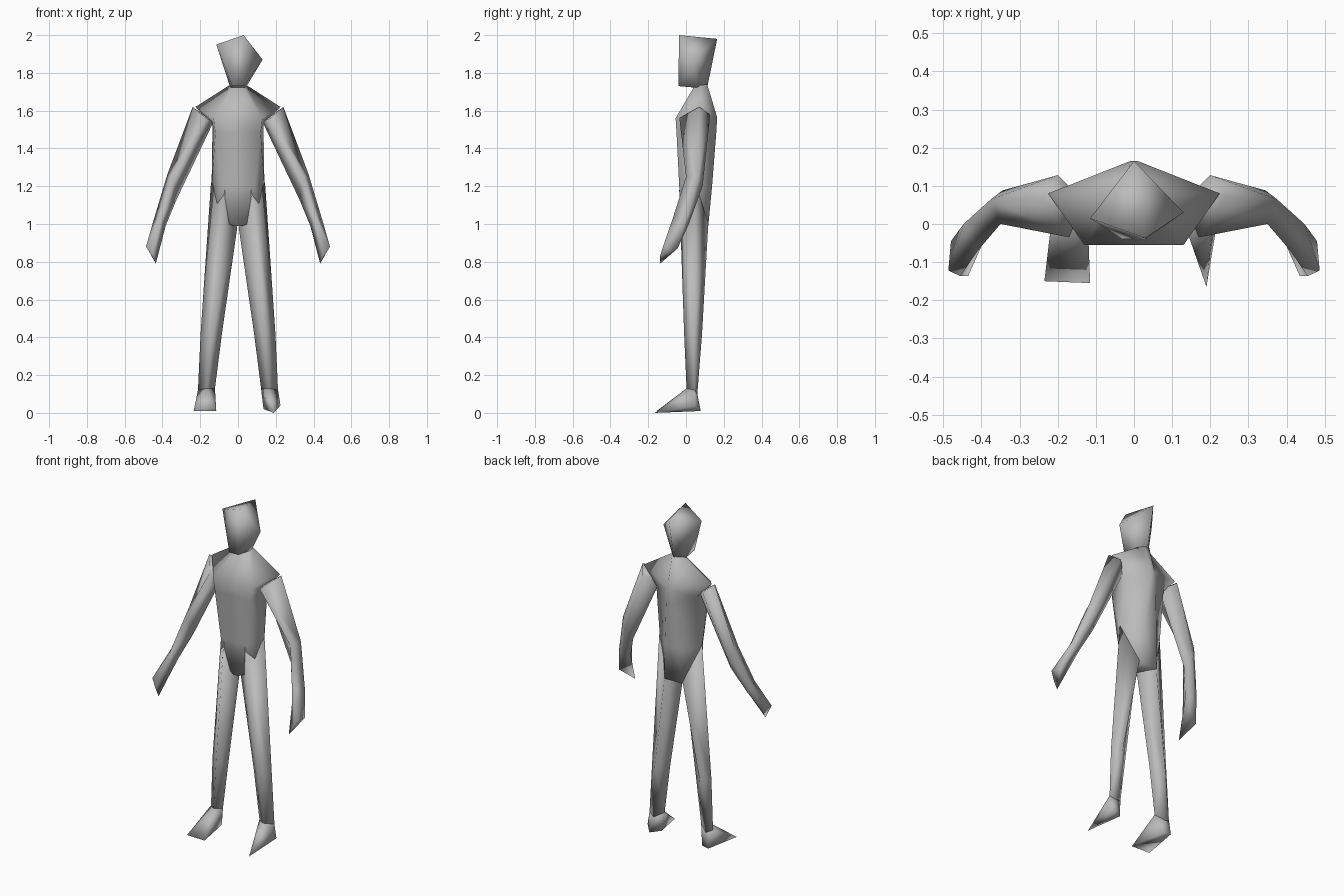
import bpy, bmesh

grey = bpy.data.materials.new("plain_grey")
grey.diffuse_color = (0.5, 0.5, 0.5, 1)


def finish(name, bm):
    bmesh.ops.recalc_face_normals(bm, faces=bm.faces[:])
    mesh = bpy.data.meshes.new(name)
    bm.to_mesh(mesh)
    bm.free()
    mesh.materials.append(grey)
    for p in mesh.polygons:
        p.use_smooth = True
    obj = bpy.data.objects.new(name, mesh)
    bpy.context.collection.objects.link(obj)
    return obj


def loft(name, rings):
    bm = bmesh.new()
    loops = [[bm.verts.new(p) for p in r] for r in rings]
    n = len(rings[0])
    for a, b in zip(loops, loops[1:]):
        for i in range(n):
            j = (i + 1) % n
            bm.faces.new((a[i], a[j], b[j], b[i]))
    bm.faces.new(loops[0])
    bm.faces.new(loops[-1][::-1])
    bmesh.ops.triangulate(bm, faces=bm.faces[:])
    return finish(name, bm)


def hull(name, points):
    bm = bmesh.new()
    verts = [bm.verts.new(p) for p in points]
    res = bmesh.ops.convex_hull(bm, input=verts)
    loose = [v for v in bm.verts if not v.link_faces]
    bmesh.ops.delete(bm, geom=loose, context='VERTS')
    return finish(name, bm)


def flip(points, s):
    return [(x * s, y, z) for x, y, z in points]


def both_sides(half):
    return half + flip(half[::-1], -1)


# Lopsided faceted head with a flat face
hull("head", [(0.03, -0.037, 2.0), (0, 0.165, 1.98), (-0.115, 0.015, 1.95),
              (0.13, 0.03, 1.87), (-0.03, -0.04, 1.73), (0.03, -0.04, 1.73),
              (-0.04, 0.07, 1.72), (0.04, 0.07, 1.72), (0, 0.112, 1.72)])

# Torso: half rings of back, side, front
loft("torso", [both_sides(r) for r in (
    [(0.015, 0.112, 1.74), (0.045, 0.08, 1.735), (0.025, 0.045, 1.73)],
    [(0.01, 0.165, 1.565), (0.225, 0.08, 1.62), (0.13, -0.055, 1.56)],
    [(0.02, 0.16, 1.48), (0.135, 0.09, 1.52), (0.12, -0.05, 1.48)],
    [(0.045, 0.138, 1.2), (0.14, 0.05, 1.2), (0.09, -0.036, 1.2)],
    [(0.06, 0.118, 0.99), (0.13, 0.04, 1.02), (0.015, -0.025, 0.99)])])

# Arm rings: outer, back, inner, front
ARM = [[(0.24, 0.07, 1.62), (0.2, 0.128, 1.58), (0.13, 0.06, 1.54), (0.17, -0.035, 1.56)],
       [(0.375, 0.065, 1.26), (0.345, 0.088, 1.2), (0.325, 0.04, 1.13), (0.35, 0.0, 1.25)],
       [(0.447, 0.0, 1.02), (0.415, 0.015, 1.0), (0.383, -0.02, 0.99), (0.41, -0.07, 1.03)],
       [(0.487, -0.122, 0.88), (0.48, -0.045, 0.87), (0.435, -0.137, 0.79), (0.455, -0.137, 0.83)]]

# Leg rings: outer, front, inner, back
LEG = [[(0.143, 0.05, 1.22), (0.07, -0.036, 1.18), (0.004, 0.02, 0.98), (0.06, 0.118, 1.0)],
       [(0.198, 0.04, 0.42), (0.14, -0.01, 0.42), (0.085, 0.03, 0.42), (0.15, 0.085, 0.42)],
       [(0.212, 0.045, 0.12), (0.165, 0.003, 0.13), (0.122, 0.03, 0.13), (0.175, 0.06, 0.1)]]

for side, s in (("left", -1), ("right", 1)):
    loft(side + "_arm", [flip(r, s) for r in ARM])
    loft(side + "_leg", [flip(r, s) for r in LEG])

# Feet: the left toe is wide, the right one comes to a point
ANKLE = LEG[2]
hull("left_foot", flip(ANKLE, -1) + [(-0.235, -0.15, 0.01), (-0.115, -0.155, 0.01),
     (-0.15, 0.06, 0.015), (-0.2, 0.075, 0.015)])
hull("right_foot", ANKLE + [(0.19, -0.165, 0.0), (0.135, 0.04, 0.02),
     (0.19, 0.078, 0.01), (0.225, 0.045, 0.04)])
